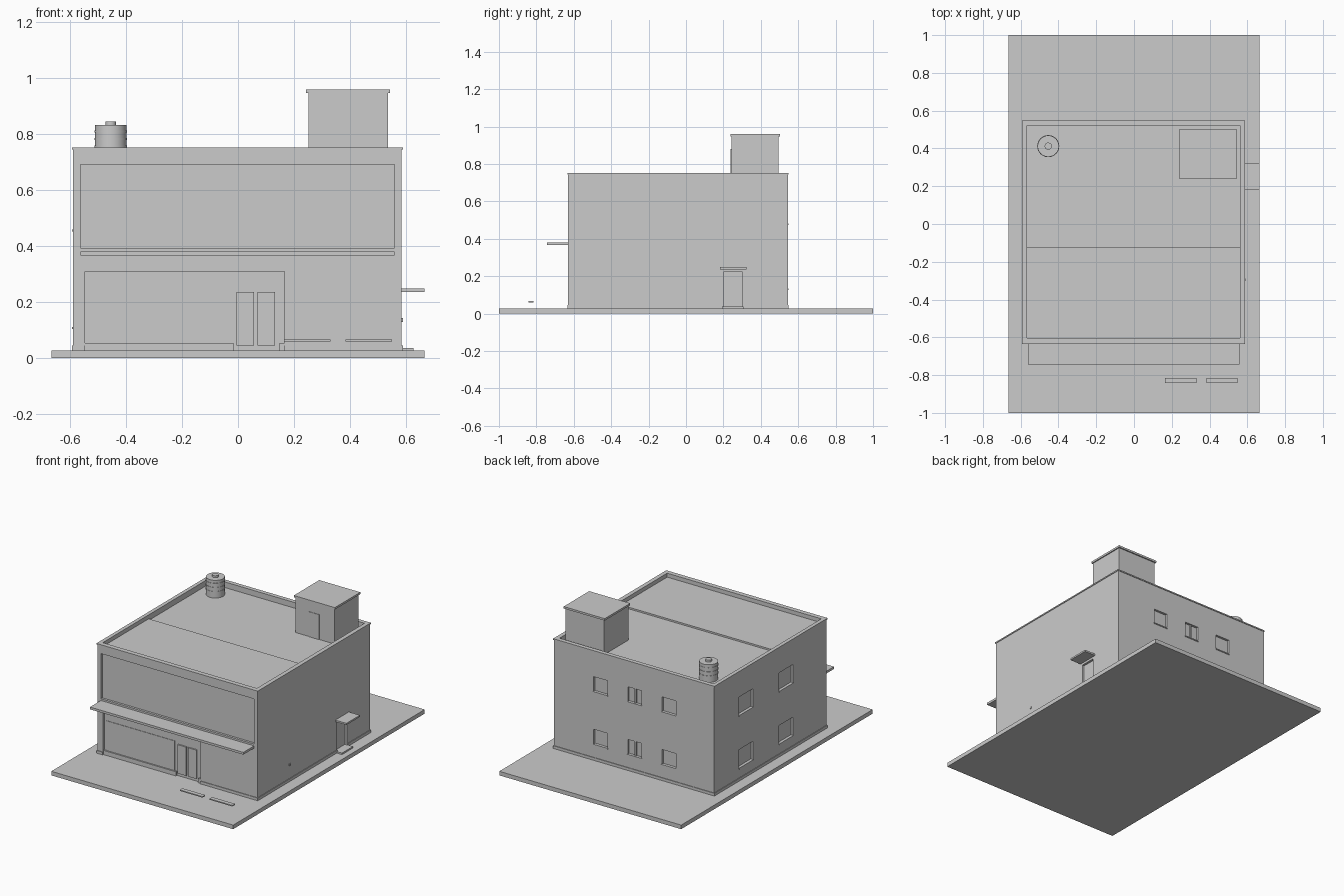
import bpy

old = bpy.data.objects.get("Cube")
if old:
    bpy.data.objects.remove(old, do_unlink=True)

grey = bpy.data.materials.new("plain_grey")
grey.use_nodes = True
grey.diffuse_color = (0.6, 0.6, 0.6, 1)
grey.node_tree.nodes["Principled BSDF"].inputs["Base Color"].default_value = (0.6, 0.6, 0.6, 1)


def box(name, x, y, z):
    """Axis-aligned box from (low, high) ranges."""
    lo, hi = zip(x, y, z)
    bpy.ops.mesh.primitive_cube_add(size=1, location=[(a + b) / 2 for a, b in zip(lo, hi)])
    ob = bpy.context.object
    ob.name = name
    ob.scale = [b - a for a, b in zip(lo, hi)]
    bpy.ops.object.transform_apply(location=False, rotation=False, scale=True)
    ob.data.materials.append(grey)
    return ob


def drum(name, centre, radius, z0, z1):
    bpy.ops.mesh.primitive_cylinder_add(vertices=32, radius=radius, depth=z1 - z0,
                                        location=(*centre, (z0 + z1) / 2))
    ob = bpy.context.object
    ob.name = name
    ob.data.materials.append(grey)
    bpy.ops.object.shade_smooth_by_angle()


def cut(target, x, y, z):
    """Carve a box out of the target."""
    tool = box("cutter", x, y, z)
    mod = target.modifiers.new("cut", "BOOLEAN")
    mod.operation = "DIFFERENCE"
    mod.solver = "EXACT"
    mod.object = tool
    bpy.context.view_layer.objects.active = target
    bpy.ops.object.modifier_apply(modifier=mod.name)
    bpy.data.objects.remove(tool, do_unlink=True)


# Main dimensions
W, E, S, N = -0.588, 0.584, -0.63, 0.545
GROUND, TOP = 0.027, 0.752
LIP, DEPTH = 0.004, 0.015
inner_x, inner_y = (-0.567, 0.56), (-0.603, 0.521)

# Ground slab, walls, skirting and parapet coping
box("ground_slab", (-0.665, 0.665), (-1, 1), (0, GROUND))
walls = box("walls", (W, E), (S, N), (GROUND - 0.005, TOP - 0.003))
skirting = box("skirting", (W - LIP, E + LIP), (S - LIP, N + LIP), (GROUND - 0.005, 0.045))
coping = box("parapet_coping", (W - LIP, E + LIP), (S - LIP, N + LIP), (TOP - 0.008, TOP))

# Roof well with a lower rear half
cut(coping, inner_x, inner_y, (0.7, 0.8))
cut(walls, inner_x, inner_y, (0.726, 0.8))
cut(walls, inner_x, (-0.122, inner_y[1]), (0.715, 0.8))

# Front display panel, shop front and side door recesses
cut(walls, (-0.562, 0.559), (S - 0.1, S + DEPTH), (0.393, 0.691))
for part in (walls, skirting):
    cut(part, (-0.546, 0.166), (S - 0.1, S + DEPTH), (0, 0.309))
    cut(part, (E - DEPTH, E + 0.1), (0.2, 0.303), (0, 0.223))

# Shop front plinths, window pane and double doors
glass = S + DEPTH
box("shop_plinth_long", (-0.546, -0.016), (S + 0.003, glass + 0.005), (GROUND, 0.055))
box("shop_plinth_short", (0.148, 0.166), (S + 0.003, glass + 0.005), (GROUND, 0.055))
box("shop_pane", (-0.53, -0.03), (glass - 0.003, glass + 0.005), (0.05, 0.251))
for side, x in (("left", (0.07, 0.132)), ("right", (-0.006, 0.057))):
    box("shop_door_" + side, x, (glass - 0.009, glass + 0.005), (0.046, 0.236))

# Front canopy
box("front_canopy", (-0.562, 0.559), (-0.743, S + 0.01), (0.366, 0.381))

# Side door step, awning and wall vent
box("side_step", (E - DEPTH, 0.626), (0.192, 0.307), (GROUND, 0.037))
box("side_awning", (E - 0.01, 0.665), (0.182, 0.323), (0.237, 0.248))
box("side_vent", (E - 0.005, E + 0.005), (-0.302, -0.288), (0.13, 0.143))

# Rear windows: two rows of three, the middle one split by a mullion
for z in (0.133, 0.481):
    for x in (0.243, -0.007, -0.256):
        cut(walls, (x - 0.051, x + 0.051), (N - DEPTH, N + 0.1), (z, z + 0.097))
        box("rear_sill", (x - 0.054, x + 0.054), (N - DEPTH, N + 0.004), (z - 0.007, z))
    box("rear_mullion", (-0.012, -0.002), (N - DEPTH - 0.002, N - 0.006), (z, z + 0.097))

# Side windows: two rows of two
for z in (0.112, 0.46):
    for y in (0.214, -0.204):
        cut(walls, (W - 0.1, W + DEPTH), (y - 0.072, y + 0.072), (z, z + 0.12))
        box("side_sill", (W - 0.004, W + DEPTH), (y - 0.075, y + 0.075), (z - 0.008, z))

# Stair house on the roof
box("stair_house", (0.252, 0.535), (0.242, 0.495), (0.71, 0.947))
box("stair_house_cap", (0.242, 0.542), (0.237, 0.503), (0.946, 0.959))
box("stair_house_door", (0.352, 0.425), (0.239, 0.25), (0.71, 0.88))

# Ribbed water tank
tank = (-0.454, 0.412)
drum("water_tank", tank, 0.0565, 0.71, 0.832)
drum("water_tank_lid", tank, 0.019, 0.83, 0.845)
for z in (0.755, 0.782, 0.809):
    drum("water_tank_rib", tank, 0.0585, z - 0.004, z + 0.004)

# Parking stops
for x in (0.248, 0.466):
    box("parking_stop", (x - 0.083, x + 0.083), (-0.843, -0.815), (0.059, 0.066))
